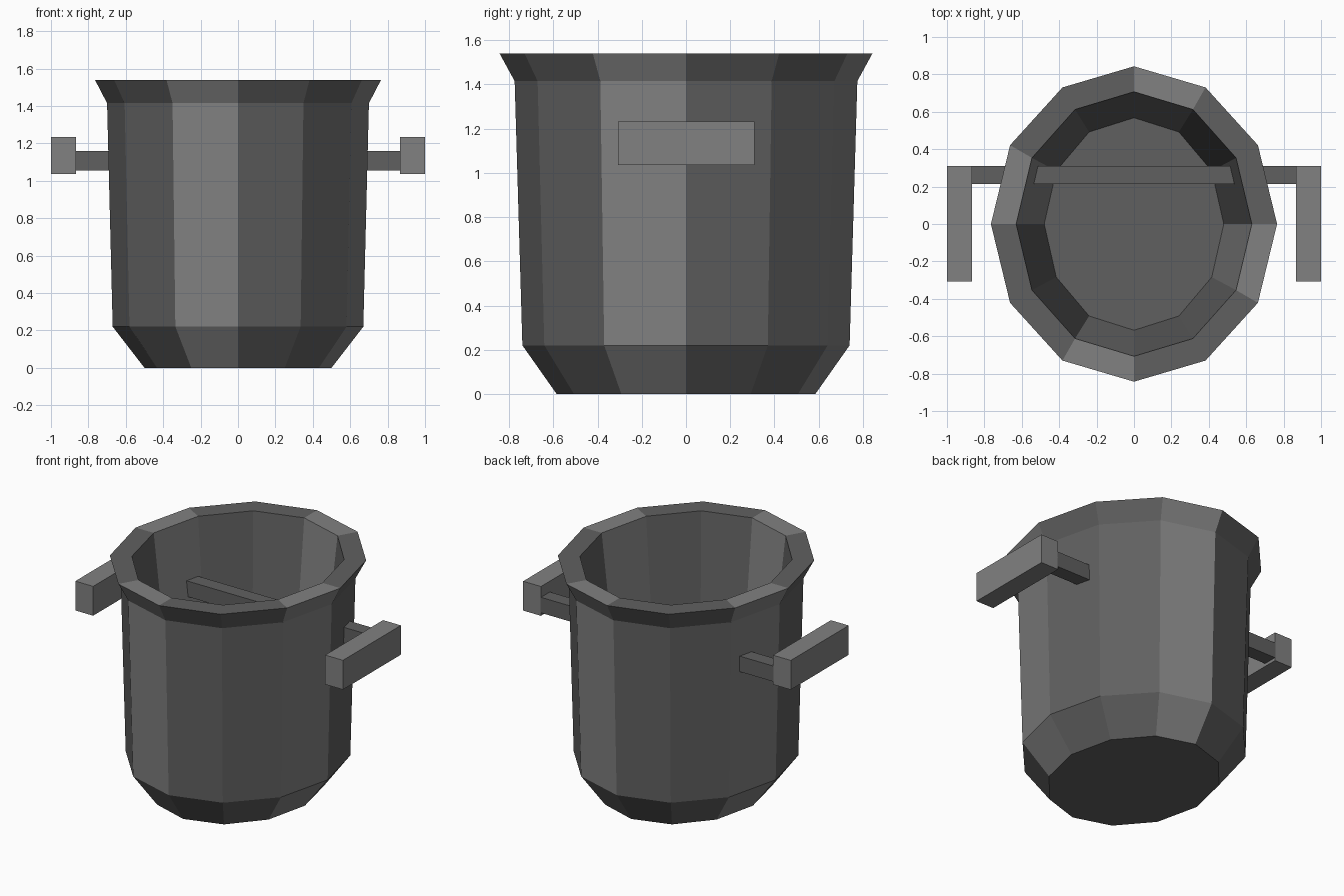
import bpy
import bmesh
from math import cos, sin, pi

if "Cube" in bpy.data.objects:
    bpy.data.objects.remove(bpy.data.objects["Cube"])

SIDES = 12


def material(name, value):
    mat = bpy.data.materials.new(name)
    mat.diffuse_color = (value, value, value, 1)
    mat.use_nodes = True
    mat.node_tree.nodes["Principled BSDF"].inputs["Base Color"].default_value = mat.diffuse_color
    return mat


DARK = material("dark_iron", 0.117)
LIGHT = material("worn_iron", 0.22)


def finish(bm, name, *mats):
    bmesh.ops.recalc_face_normals(bm, faces=bm.faces)
    mesh = bpy.data.meshes.new(name)
    bm.to_mesh(mesh)
    bm.free()
    for mat in mats:
        mesh.materials.append(mat)
    obj = bpy.data.objects.new(name, mesh)
    bpy.context.collection.objects.link(obj)
    return obj


def lathe(name, profile):
    """Closed 12-sided oval shell from (x radius, y radius, z) rings; every third panel is lighter."""
    bm = bmesh.new()
    rings = [[bm.verts.new((rx * cos(2 * pi * i / SIDES), ry * sin(2 * pi * i / SIDES), z))
              for i in range(SIDES)] for rx, ry, z in profile]
    for low, high in zip(rings, rings[1:]):
        for i in range(SIDES):
            j = (i + 1) % SIDES
            face = bm.faces.new((low[i], low[j], high[j], high[i]))
            face.material_index = int(i % 3 == 2)
    bm.faces.new(rings[0])
    bm.faces.new(rings[-1])
    return finish(bm, name, DARK, LIGHT)


def box(name, lo, hi, mat):
    bm = bmesh.new()
    bmesh.ops.create_cube(bm, size=1)
    for v in bm.verts:
        v.co = [(a + b) / 2 + c * (b - a) for a, b, c in zip(lo, hi, v.co)]
    return finish(bm, name, mat)


# Pot: chamfered foot, tall wall, flared rim, then tapered inside to the floor
lathe("pot_body", [
    (0.50, 0.585, 0.00),
    (0.67, 0.740, 0.22),
    (0.70, 0.775, 1.415),
    (0.765, 0.843, 1.54),
    (0.63, 0.707, 1.54),
    (0.48, 0.568, 0.22),
])

# Crossbar passing through the pot
box("handle_crossbar", (-0.87, 0.215, 1.055), (0.87, 0.31, 1.16), DARK)

# Grips on both ends of the crossbar
for side, name in ((-1, "left_grip"), (1, "right_grip")):
    x0, x1 = sorted((side * 0.867, side * 1.0))
    box(name, (x0, -0.308, 1.035), (x1, 0.31, 1.233), LIGHT)
